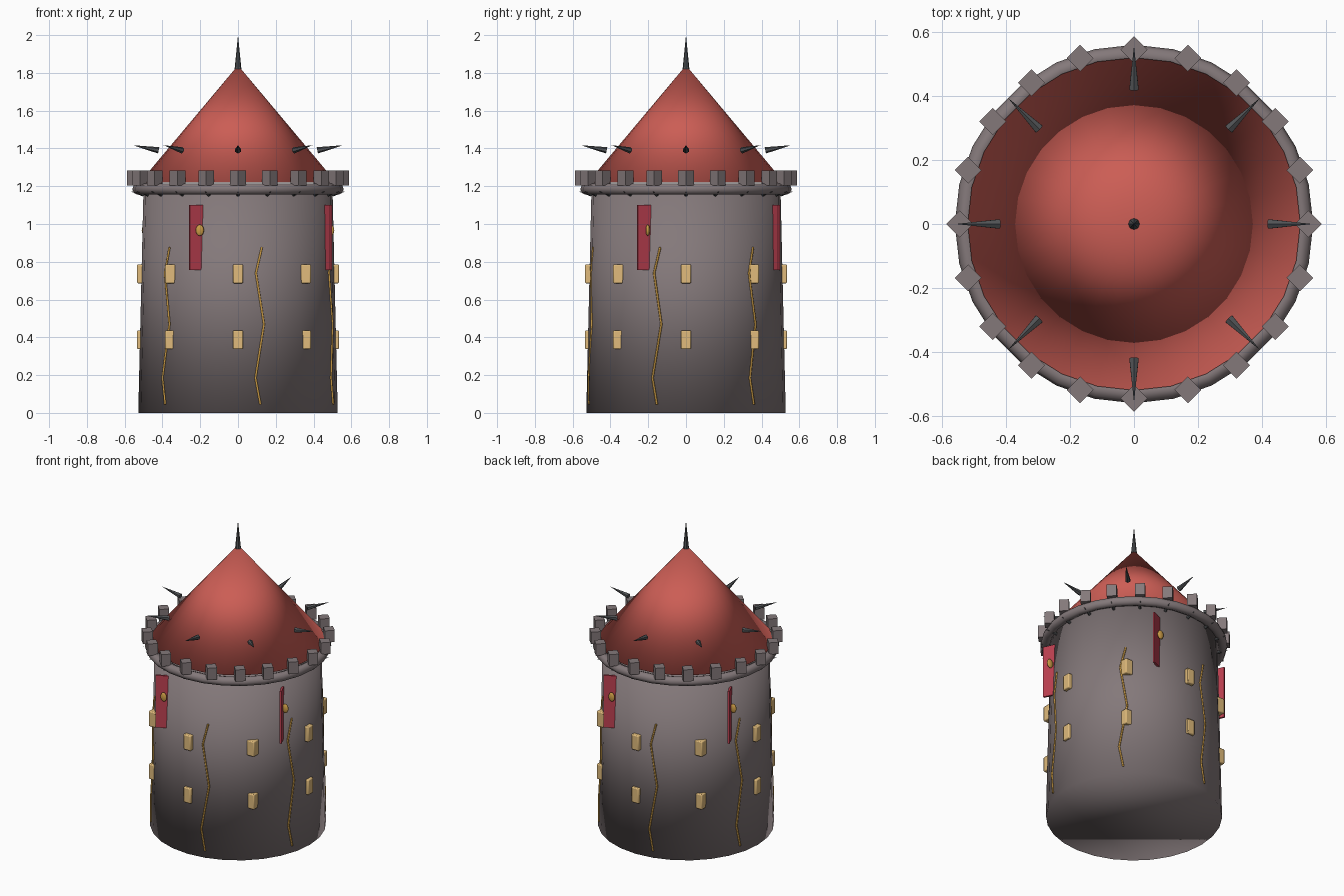
import bpy
from math import sin, cos, radians, pi
from mathutils import Vector

if "Cube" in bpy.data.objects:
    bpy.data.objects.remove(bpy.data.objects["Cube"])


def material(name, r, g, b):
    m = bpy.data.materials.new(name)
    m.diffuse_color = (r, g, b, 1)
    m.use_nodes = True
    m.node_tree.nodes["Principled BSDF"].inputs["Base Color"].default_value = m.diffuse_color
    return m


STONE = material("stone", 0.23, 0.19, 0.195)
TILE = material("tile", 0.60, 0.11, 0.09)
IRON = material("iron", 0.08, 0.085, 0.09)
GLOW = material("glow", 0.75, 0.50, 0.20)
GOLD = material("gold", 0.60, 0.33, 0.06)
CLOTH = material("cloth", 0.50, 0.05, 0.08)


def finish(name, mat, smooth=None):
    ob = bpy.context.object
    ob.name = name
    ob.data.materials.append(mat)
    if smooth == "all":
        bpy.ops.object.shade_smooth()
    elif smooth == "angle":
        bpy.ops.object.shade_smooth_by_angle(angle=radians(40))
    return ob


def polar(r, a, z):
    return Vector((r * cos(a), r * sin(a), z))


def cone(name, mat, base, tip, r1, r2=0.0, sides=28, smooth=None):
    axis = Vector(tip) - Vector(base)
    bpy.ops.mesh.primitive_cone_add(
        vertices=sides, radius1=r1, radius2=r2, depth=axis.length,
        location=(Vector(base) + Vector(tip)) / 2,
        rotation=axis.to_track_quat('Z', 'Y').to_euler())
    return finish(name, mat, smooth)


def box(name, mat, loc, size, rot=0.0, bevel=0.0):
    bpy.ops.mesh.primitive_cube_add(size=1, location=loc, rotation=(0, 0, rot))
    ob = bpy.context.object
    ob.scale = size
    bpy.ops.object.transform_apply(location=False, rotation=False, scale=True)
    if bevel:
        m = ob.modifiers.new("bevel", 'BEVEL')
        m.width = bevel
        m.segments = 2
    return finish(name, mat, "angle" if bevel else None)


# Tower body, ring ledge, roof and finial
cone("tower_body", STONE, (0, 0, 0), (0, 0, 1.2), 0.528, 0.50, smooth="all")
bpy.ops.mesh.primitive_torus_add(major_radius=0.53, minor_radius=0.03, location=(0, 0, 1.185),
                                 major_segments=28, minor_segments=8)
finish("ring_ledge", STONE, "all")
cone("roof", TILE, (0, 0, 1.22), (0, 0, 1.84), 0.52, smooth="all")
cone("finial", IRON, (0, 0, 1.82), (0, 0, 2.0), 0.018, sides=8, smooth="angle")

# Battlements (square posts, all turned the same way) and pegs under the ledge
for i in range(20):
    a = i * pi / 10
    cone("merlon", STONE, polar(0.545, a, 1.205), polar(0.545, a, 1.283), 0.042, 0.042, sides=4)
    cone("ledge_peg", IRON, polar(0.50, a, 1.155), polar(0.568, a, 1.172), 0.010, sides=6)

# Spikes around the roof
for i in range(8):
    a = i * pi / 4
    cone("roof_spike", IRON, polar(0.42, a, 1.39), polar(0.557, a, 1.417), 0.017, sides=6)

# Two rows of windows
for z in (0.387, 0.736):
    for i in range(8):
        box("window", GLOW, polar(0.508, i * pi / 4, z), (0.053, 0.053, 0.10), bevel=0.006)

# Hanging banners, each with a gold stud
for i in range(4):
    a = radians(-115 + 90 * i)
    box("banner", CLOTH, polar(0.524, a, 0.928), (0.012, 0.08, 0.345), rot=a + radians(50))
    bpy.ops.mesh.primitive_uv_sphere_add(segments=12, ring_count=8, radius=1,
                                         location=polar(0.528, a + radians(2.5), 0.967))
    bpy.context.object.scale = (0.022, 0.011, 0.03)
    finish("banner_stud", GOLD, "all")

# Zigzag gold cracks running up the wall: (height, sideways angle)
CRACK = [(0.045, 0), (0.185, -2.8), (0.47, 2.4), (0.74, -2.3), (0.877, 1.4)]
for i in range(6):
    curve = bpy.data.curves.new("gold_crack", 'CURVE')
    curve.dimensions = '3D'
    curve.bevel_depth = 0.006
    curve.bevel_resolution = 1
    curve.use_fill_caps = True
    spline = curve.splines.new('POLY')
    spline.points.add(len(CRACK) - 1)
    for p, (z, d) in zip(spline.points, CRACK):
        r = 0.528 - 0.0233 * z
        p.co = (*polar(r, radians(-17 + 60 * i + d), z), 1)
    curve.materials.append(GOLD)
    bpy.context.collection.objects.link(bpy.data.objects.new("gold_crack", curve))
